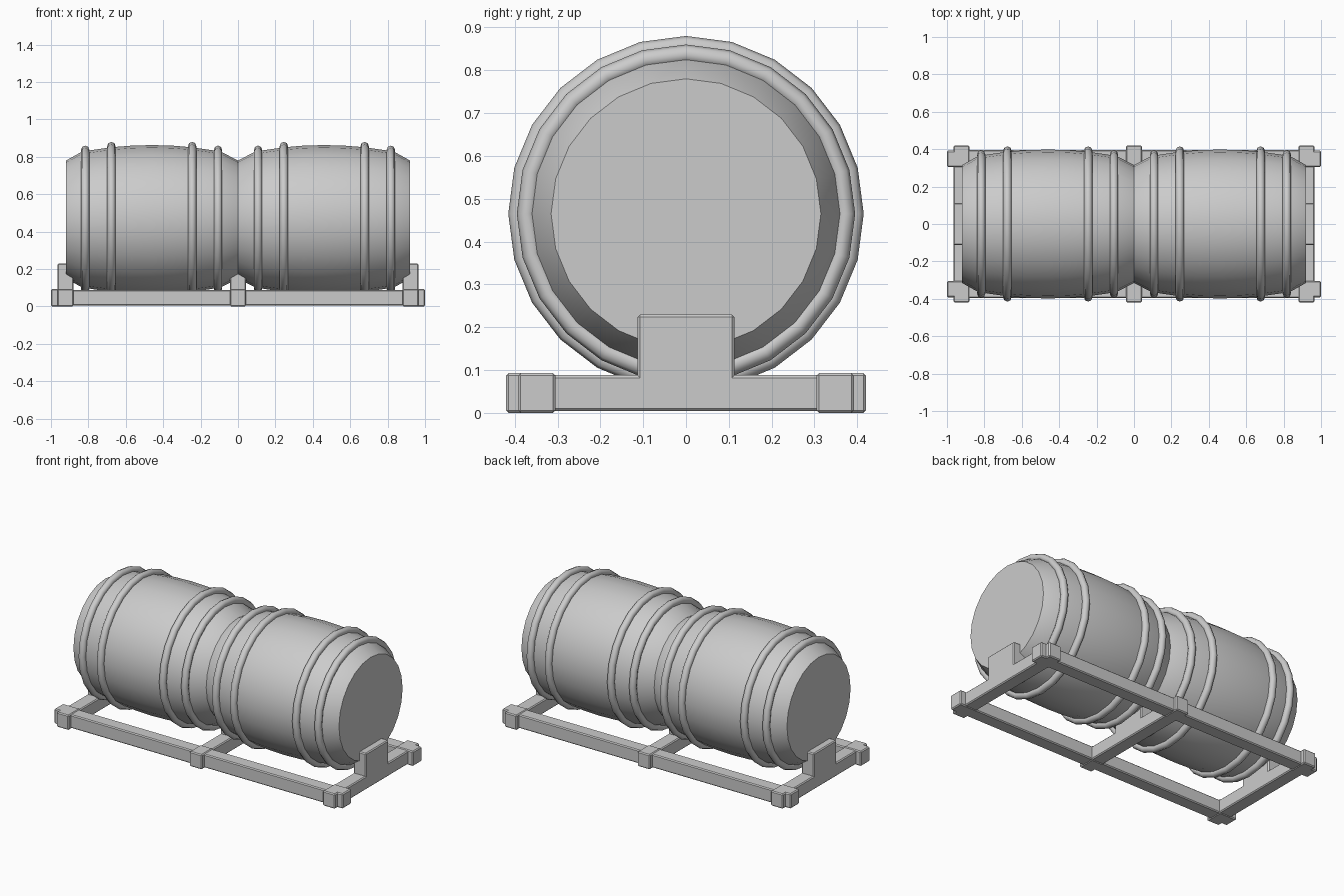
import bpy, bmesh, math

if "Cube" in bpy.data.objects:
    bpy.data.objects.remove(bpy.data.objects["Cube"])

SIDES = 24
AXIS_Z = 0.465

grey = bpy.data.materials.new("plain_grey")
grey.diffuse_color = (0.6, 0.6, 0.6, 1)
grey.use_nodes = True
grey.node_tree.nodes["Principled BSDF"].inputs["Base Color"].default_value = grey.diffuse_color


def finish(name, bm, smooth=None):
    bmesh.ops.recalc_face_normals(bm, faces=bm.faces)
    mesh = bpy.data.meshes.new(name)
    bm.to_mesh(mesh)
    bm.free()
    ob = bpy.data.objects.new(name, mesh)
    bpy.context.collection.objects.link(ob)
    mesh.materials.append(grey)
    if smooth:
        bpy.ops.object.select_all(action='DESELECT')
        ob.select_set(True)
        bpy.context.view_layer.objects.active = ob
        bpy.ops.object.shade_smooth_by_angle(angle=math.radians(smooth))
    return ob


def lathe(name, profile, closed=False, smooth=40):
    """Spin (x, radius) points about the barrel axis; open profiles get end caps."""
    bm = bmesh.new()
    rings = []
    for x, r in profile:
        rings.append([bm.verts.new((x, r * math.sin(a), AXIS_Z + r * math.cos(a)))
                      for a in (2 * math.pi * i / SIDES for i in range(SIDES))])
    pairs = list(zip(rings, rings[1:]))
    if closed:
        pairs.append((rings[-1], rings[0]))
    else:
        bm.faces.new(rings[0])
        bm.faces.new(rings[-1])
    for a, b in pairs:
        for i in range(SIDES):
            j = (i + 1) % SIDES
            bm.faces.new((a[i], a[j], b[j], b[i]))
    return finish(name, bm, smooth)


def box(name, x0, x1, y0, y1, z0, z1, bevel=0.006):
    bm = bmesh.new()
    bmesh.ops.create_cube(bm, size=1)
    for v in bm.verts:
        v.co = (x1 if v.co.x > 0 else x0, y1 if v.co.y > 0 else y0, z1 if v.co.z > 0 else z0)
    ob = finish(name, bm)
    mod = ob.modifiers.new("edge_bevel", 'BEVEL')
    mod.width = bevel
    mod.segments = 1
    return ob


# Twin barrel body: one half profile, mirrored about the waist
half = [(0.08, 0.357), (0.14, 0.371), (0.245, 0.386), (0.35, 0.395), (0.46, 0.398),
        (0.57, 0.395), (0.68, 0.386), (0.785, 0.371), (0.845, 0.357), (0.92, 0.315)]
lathe("barrel_body", [(-x, r) for x, r in reversed(half)] + [(0, 0.315)] + half)

# Rounded hoops around the barrels
for side, s in (("left", -1), ("right", 1)):
    for n, (x, outer) in enumerate(((0.107, 0.395), (0.245, 0.415), (0.677, 0.415), (0.817, 0.395))):
        w = 0.0225
        ring = [(s * x + w * math.cos(k * math.pi / 4), outer - w + w * math.sin(k * math.pi / 4))
                for k in range(8)]
        lathe(f"hoop_{side}_{n + 1}", ring, closed=True, smooth=60)

# Frame beams
TOP = 0.088
for side, s in (("front", -1), ("back", 1)):
    ys = sorted((s * 0.31, s * 0.395))
    box(f"long_rail_{side}", -0.965, 0.965, *ys, 0.004, TOP)
    # Sleeve where the middle beam meets the rail
    box(f"middle_sleeve_{side}", -0.043, 0.043, *sorted((s * 0.31, s * 0.42)), 0, 0.093)
for x, label in ((-0.922, "left"), (0, "middle"), (0.922, "right")):
    box(f"cross_beam_{label}", x - 0.043, x + 0.043, -0.39, 0.39, 0.004, TOP)
    # Cradle block holding the barrel
    top = 0.23 if x else 0.2
    box(f"cradle_{label}", x - 0.043, x + 0.043, -0.113, 0.113, 0.005, top)

# Corner joints with stepped outer edges
for sx in (-1, 1):
    for sy in (-1, 1):
        label = f"{'right' if sx > 0 else 'left'}_{'back' if sy > 0 else 'front'}"
        box(f"corner_end_{label}", *sorted((sx * 0.88, sx * 1.0)),
            *sorted((sy * 0.305, sy * 0.392)), 0, 0.093)
        box(f"corner_side_{label}", *sorted((sx * 0.88, sx * 0.965)),
            *sorted((sy * 0.305, sy * 0.42)), 0, 0.093)
